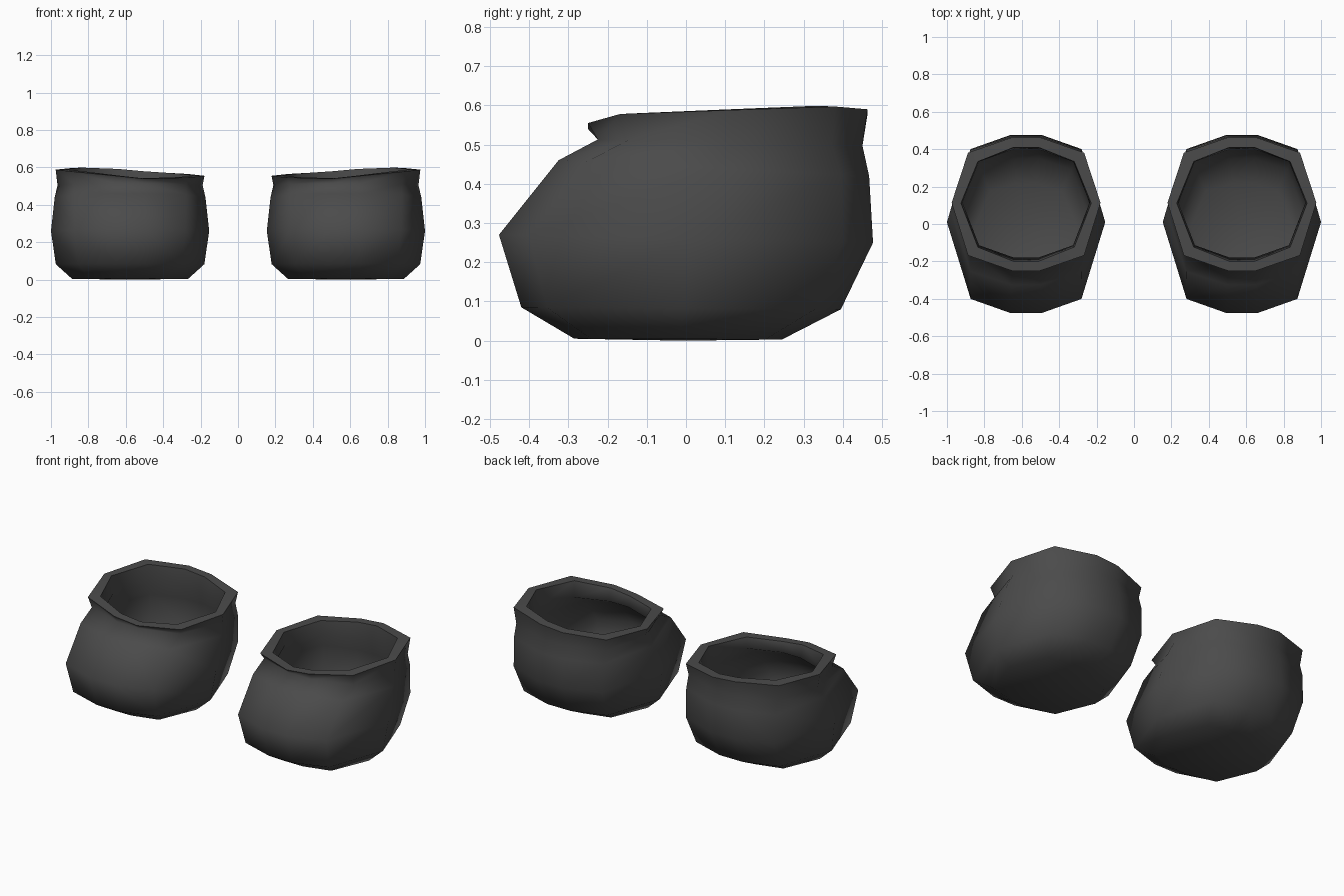
import bpy, bmesh

cube = bpy.data.objects.get("Cube")
if cube:
    bpy.data.objects.remove(cube, do_unlink=True)

mat = bpy.data.materials.new("charcoal")
mat.use_nodes = True
colour = (0.07, 0.07, 0.07, 1)
mat.diffuse_color = colour
bsdf = next(n for n in mat.node_tree.nodes if n.type == 'BSDF_PRINCIPLED')
bsdf.inputs["Base Color"].default_value = colour
bsdf.inputs["Roughness"].default_value = 0.8

CENTRE = 0.577          # distance of each shoe from the middle
# rim heights, from the front inner corner round past the outer side
RIM_Z = [.54, .555, .578, .588, .597, .590, .578, .565, .555, .546]

# ring: half width, front y, back y, front z, back z, corner ratio x, corner ratio y
OUTSIDE = [
    (.310, -.285, .245, .005, .003, .70, .84),   # sole
    (.397, -.420, .395, .085, .080, .70, .84),   # lower side
    (.423, -.477, .477, .270, .250, .70, .84),   # widest
    (.403, -.325, .467, .460, .420, .74, .82),   # shoulder
    (.388, -.225, .450, .513, .497, .77, .77),   # neck
]
RIM_OUTER = (.398, -.250, .463, 0, 0, .78, .77)
RIM_INNER = (.348, -.200, .410, 0, 0, .74, .75)
INSIDE = [
    (.340, -.180, .400, .485, .480, .74, .77),
    (.355, -.280, .415, .425, .410, .72, .82),
    (.372, -.415, .425, .265, .250, .70, .84),
    (.350, -.375, .350, .115, .110, .70, .84),
    (.275, -.255, .215, .052, .050, .70, .84),
]


def add_ring(bm, side, ring, heights=None):
    """Ten-sided ring: two front, two back, and three points on each side."""
    w, y0, y1, z0, z1, cx, cy = ring
    mid, half = (y0 + y1) / 2, (y1 - y0) / 2
    pts = [(-.19, -1), (.19, -1), (cx, -cy), (1, .02), (cx, cy),
           (.19, 1), (-.19, 1), (-cx, cy), (-1, .02), (-cx, -cy)]
    verts = []
    for i, (px, py) in enumerate(pts):
        z = heights[i] if heights else z0 + (z1 - z0) * (py + 1) / 2
        verts.append(bm.verts.new((side * (CENTRE + px * w), mid + py * half, z)))
    return verts


def cap(bm, ring, centre):
    c = bm.verts.new(centre)
    for i in range(10):
        bm.faces.new((ring[i], ring[(i + 1) % 10], c))


def make_shoe(name, side):
    bm = bmesh.new()
    rings = [add_ring(bm, side, r) for r in OUTSIDE]
    rim_start = len(rings)
    rings += [add_ring(bm, side, RIM_OUTER, RIM_Z),
              add_ring(bm, side, RIM_INNER, [z + .002 for z in RIM_Z])]
    rings += [add_ring(bm, side, r) for r in INSIDE]
    for a, b in zip(rings, rings[1:]):
        for i in range(10):
            j = (i + 1) % 10
            bm.faces.new((a[i], a[j], b[j], b[i]))
    cap(bm, rings[0], (side * CENTRE, -.01, 0))
    cap(bm, rings[-1], (side * CENTRE, -.01, .046))
    bmesh.ops.recalc_face_normals(bm, faces=bm.faces)
    for f in bm.faces:
        f.smooth = True
    # crisp edges on both sides of the flat rim
    for ring in rings[rim_start:rim_start + 2]:
        for i in range(10):
            bm.edges.get((ring[i], ring[(i + 1) % 10])).smooth = False
    me = bpy.data.meshes.new(name)
    bm.to_mesh(me)
    bm.free()
    me.materials.append(mat)
    bpy.context.collection.objects.link(bpy.data.objects.new(name, me))


make_shoe("left_shoe", 1)
make_shoe("right_shoe", -1)
